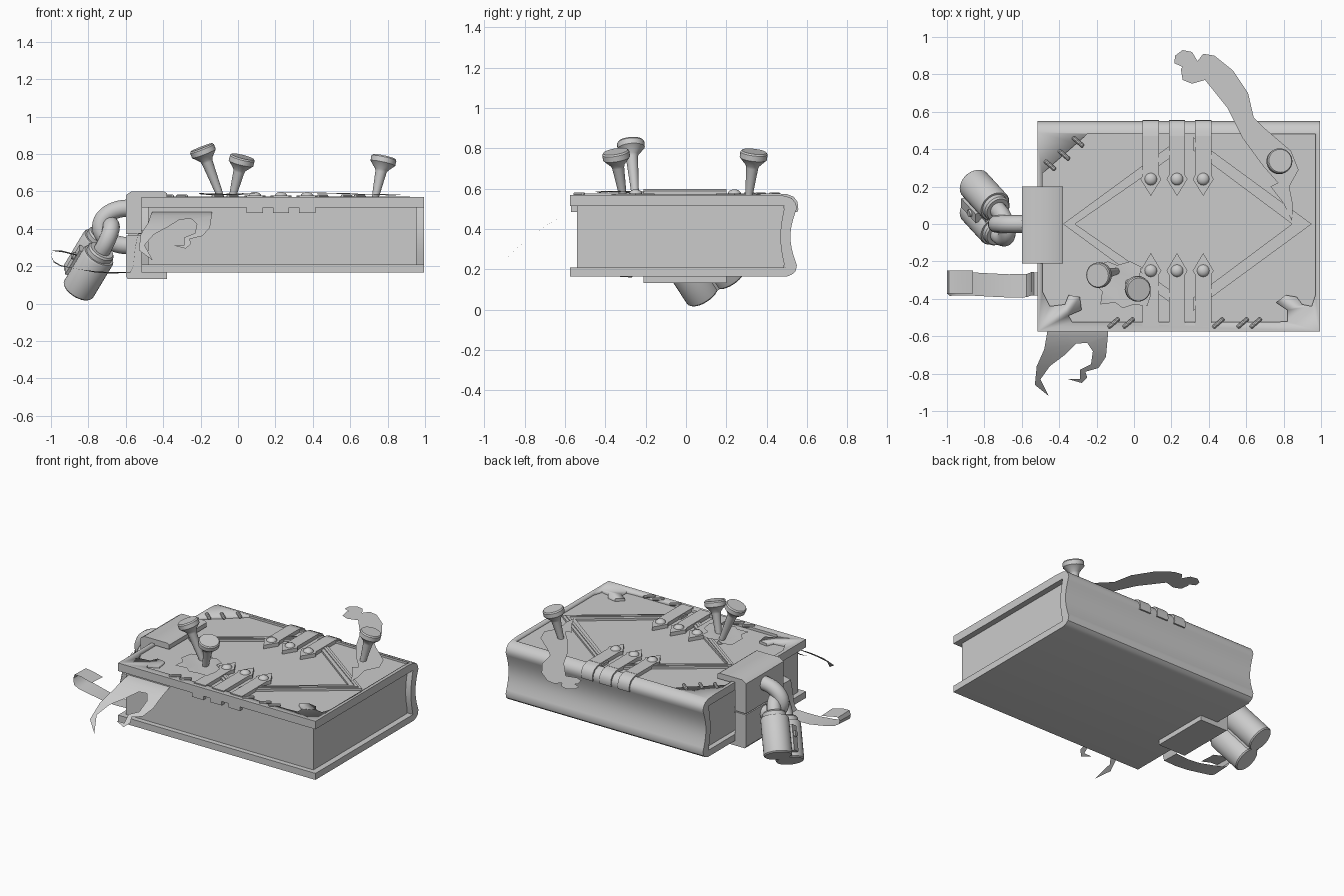
import bpy, bmesh, math
from mathutils import Vector, Matrix

if "Cube" in bpy.data.objects:
    bpy.data.objects.remove(bpy.data.objects["Cube"])


def finish(name, bm, smooth=True, fix=True):
    if fix:
        bmesh.ops.recalc_face_normals(bm, faces=bm.faces[:])
    me = bpy.data.meshes.new(name)
    bm.to_mesh(me)
    bm.free()
    ob = bpy.data.objects.new(name, me)
    bpy.context.collection.objects.link(ob)
    if smooth:
        bpy.ops.object.select_all(action='DESELECT')
        ob.select_set(True)
        bpy.context.view_layer.objects.active = ob
        bpy.ops.object.shade_smooth_by_angle(angle=math.radians(35))
    return ob


def prism(name, pts, axis, lo, hi):
    """Extrude a closed 2D outline along an axis."""
    put = {'x': lambda a, b, t: (t, a, b), 'y': lambda a, b, t: (a, t, b), 'z': lambda a, b, t: (a, b, t)}[axis]
    bm = bmesh.new()
    A = [bm.verts.new(put(a, b, lo)) for a, b in pts]
    B = [bm.verts.new(put(a, b, hi)) for a, b in pts]
    bm.faces.new(A)
    bm.faces.new(B[::-1])
    n = len(pts)
    for i in range(n):
        j = (i + 1) % n
        bm.faces.new((A[i], B[i], B[j], A[j]))
    return finish(name, bm)


def box(name, x0, x1, y0, y1, z0, z1):
    return prism(name, [(x0, y0), (x1, y0), (x1, y1), (x0, y1)], 'z', z0, z1)


def lathe(name, prof, p0=(0, 0, 0), d=(0, 0, 1), n=28):
    """Turn (radius, height) pairs about direction d from p0."""
    rot = Vector(d).to_track_quat('Z', 'Y')
    bm = bmesh.new()
    rings = [[bm.verts.new(Vector(p0) + rot @ Vector((r * math.cos(6.28318 * k / n), r * math.sin(6.28318 * k / n), h)))
              for k in range(n)] for r, h in prof]
    for a, b in zip(rings, rings[1:]):
        for k in range(n):
            j = (k + 1) % n
            bm.faces.new((a[k], a[j], b[j], b[k]))
    bm.faces.new(rings[0])
    bm.faces.new(rings[-1])
    return finish(name, bm)


def tube(name, pts, r):
    cu = bpy.data.curves.new(name, 'CURVE')
    cu.dimensions, cu.bevel_depth, cu.bevel_resolution, cu.use_fill_caps = '3D', r, 5, True
    sp = cu.splines.new('POLY')
    sp.points.add(len(pts) - 1)
    for p, q in zip(sp.points, pts):
        p.co = (*q, 1)
    sp.use_smooth = True
    ob = bpy.data.objects.new(name, cu)
    bpy.context.collection.objects.link(ob)
    bpy.ops.object.select_all(action='DESELECT')
    ob.select_set(True)
    bpy.context.view_layer.objects.active = ob
    bpy.ops.object.convert(target='MESH')
    return bpy.context.object


def sheet(name, outline, zf):
    """Thin torn sheet: flat outline sliced in y, then bent by zf(x, y)."""
    bm = bmesh.new()
    bm.faces.new([bm.verts.new((x, y, 0)) for x, y in outline])
    bmesh.ops.triangulate(bm, faces=bm.faces[:])
    for k in range(-19, 20):
        bmesh.ops.bisect_plane(bm, geom=bm.verts[:] + bm.edges[:] + bm.faces[:],
                               plane_co=(0, k * 0.05 + .003, 0), plane_no=(0, 1, 0))
    for v in bm.verts:
        v.co.z = zf(v.co.x, v.co.y)
    return finish(name, bm)


# cover: one wrap-around profile with a hollow spine
N = 12
t = [i / N for i in range(N + 1)]
outer = [(-.575, .57), (.43, .57), (.49, .565), (.525, .553), (.543, .53)]
outer += [(.55 - .032 * math.sin(math.pi * k), .505 - .285 * k) for k in t]
outer += [(.543, .19), (.525, .175), (.50, .165), (-.575, .165), (-.575, .21)]
inner = [(.49 - .022 * math.sin(math.pi * k), .21 + .305 * k) for k in t]
cover = prism("cover", outer + inner + [(-.575, .515)], 'x', -.515, .995)

# sunken front panel with torn lower corners
panel = [(-.49, .27), (-.25, .48), (.97, .48), (.97, -.38), (.95, -.44), (.9, -.43), (.87, -.39), (.81, -.38),
         (.76, -.42), (.82, -.46), (.82, -.52), (.75, -.525), (-.33, -.525), (-.35, -.49), (-.28, -.46),
         (-.29, -.39), (-.35, -.38), (-.37, -.43), (-.45, -.44), (-.49, -.36)]
cutter = prism("panel_cutter", panel, 'z', .552, .7)
mod = cover.modifiers.new("panel", 'BOOLEAN')
mod.object, mod.operation, mod.solver = cutter, 'DIFFERENCE', 'EXACT'
bpy.context.view_layer.objects.active = cover
bpy.ops.object.modifier_apply(modifier="panel")
bpy.data.objects.remove(cutter)

# page block
box("pages", -.48, .955, -.54, .485, .205, .52)

# diamond bands on the cover
cx = .285
for sx, tip, inn in ((-1, .665, .60), (1, .665, .56)):
    for sy in (-1, 1):
        prism("diamond_band", [(cx + sx * tip, 0), (cx + sx * .03, sy * .465), (cx + sx * .03, sy * .395),
                               (cx + sx * inn, 0)], 'z', .545, .566)
        prism("diamond_ridge", [(cx + sx * (tip - .03), 0), (cx + sx * .03, sy * .442), (cx + sx * .03, sy * .42),
                                (cx + sx * (tip - .058), 0)], 'z', .56, .572)

# pointed straps with rivets, front and spine side
for x in (.09, .23, .37):
    for s, end, head, tip in ((-1, .548, .25, .155), (1, .47, .24, .15)):
        w = .044
        prism("strap", [(x - w, s * end), (x + w, s * end), (x + w, s * (head + .02)), (x + .056, s * head),
                        (x, s * tip), (x - .056, s * head), (x - w, s * (head + .02))], 'z', .545, .577)
        lathe("rivet", [(.034, 0), (.032, .01), (.022, .02), (.008, .025)], (x, s * head, .572), n=16)
    box("strap_end", x - w, x + w, -.57, -.53, .485, .53)
    prism("spine_strap", [(.44, .577), (.50, .574), (.535, .56), (.553, .535), (.557, .50), (.553, .485),
                          (.53, .485), (.44, .55)], 'x', x - w, x + w)

# stitches
for x, y, s in ((-.45, .315, -1), (-.375, .37, -1), (-.3, .44, -1), (-.11, -.53, 1), (-.03, -.53, 1),
                (.45, -.53, 1), (.58, -.53, 1), (.65, -.53, 1)):
    lathe("stitch", [(.006, 0), (.011, .006), (.011, .07), (.006, .076)],
          (x - .028, y - s * .024, .572), (.76, s * .65, 0), 10)

# clasp halves gripping the fore edge
prism("clasp_upper", [(-.38, .56), (-.38, .59), (-.395, .6), (-.57, .6), (-.6, .58), (-.6, .373), (-.515, .373),
                      (-.515, .56)], 'y', -.21, .2)
prism("clasp_lower", [(-.38, .172), (-.38, .132), (-.59, .132), (-.6, .145), (-.6, .365), (-.515, .365),
                      (-.515, .172)], 'y', -.21, .2)
box("clasp_inner", -.585, -.5, -.2, .19, .35, .39)

# hasp ring
tube("hasp_ring", [(-.59 - .145 * math.sin(a), 0, .41 + .1 * math.cos(a))
                   for a in [math.pi * k / 20 for k in range(21)]], .047)

# twin-barrel padlock, built upright then tilted into place
ax = Vector((.45, -.49, .75)).normalized()
u = Vector((0, .75, .49)).normalized()
n = u.cross(ax)
M = Matrix((n, u, ax)).transposed().to_4x4()
M.translation = (-.855, .15, .115)
lock = []
for s in (-.078, .078):
    lock.append(lathe("lock_barrel", [(.084, 0), (.09, .008), (.09, .24), (.084, .25)], (0, s, 0)))
    lock.append(lathe("lock_collar", [(.074, .24), (.074, .275), (.066, .285)], (0, s, 0)))
lock.append(box("lock_middle", -.055, .055, -.06, .06, .005, .245))
lock.append(box("lock_key_plate", -.092, -.04, -.028, .028, .03, .2))
lock.append(lathe("lock_keyhole_cap", [(.02, 0), (.02, .012)], (-.092, 0, .14), (-1, 0, 0), 16))
lock.append(tube("lock_shackle", [(0, -.078, .25)] + [(0, -.078 * math.cos(a), .29 + .105 * math.sin(a))
            for a in [math.pi * k / 20 for k in range(21)]] + [(0, .078, .25)], .046))
for ob in lock:
    ob.matrix_world = M

# nails pinning the scraps
for tip, top in (((-.085, -.25, .55), (-.195, -.275, .835)), ((-.035, -.31, .55), (.025, -.35, .785)),
                 ((.73, .31, .55), (.782, .338, .785))):
    d = Vector(top) - Vector(tip)
    L = d.length
    lathe("nail", [(.017, 0), (.03, L - .085), (.034, L - .072), (.062, L - .042), (.068, L - .036),
                   (.068, L - .008), (.062, L)], tip, d)

# pinned paper scrap
sheet("paper_scrap", [(-.2, -.22), (-.14, -.2), (-.09, -.22), (-.02, -.2), (.04, -.23), (.03, -.28), (.08, -.31),
                      (.09, -.38), (.07, -.44), (0, -.43), (-.06, -.45), (-.1, -.42), (-.18, -.43), (-.17, -.36),
                      (-.21, -.32)], lambda x, y: .585 + .005 * math.sin(25 * x + 18 * y))

# long torn strip trailing past the spine
sheet("torn_strip", [(.845, .015), (.85, .1), (.83, .2), (.88, .29), (.84, .39), (.7, .51), (.64, .57), (.61, .7),
                     (.53, .82), (.43, .9), (.37, .91), (.34, .87), (.31, .92), (.26, .93), (.22, .9), (.215, .86),
                     (.26, .84), (.25, .885), (.29, .895), (.31, .84), (.39, .85), (.41, .82), (.33, .815), (.25, .83),
                     (.26, .77), (.31, .75), (.31, .78), (.38, .77), (.5, .62), (.58, .46), (.69, .31),
                     (.77, .22), (.73, .2), (.8, .11)], lambda x, y: .577 + .018 * y)

# drooping torn page at the front
sheet("torn_page", [(-.45, -.5), (-.14, -.5), (-.14, -.6), (-.15, -.71), (-.19, -.77), (-.26, -.79), (-.25, -.82),
                    (-.28, -.85), (-.35, -.83), (-.29, -.83), (-.29, -.78), (-.23, -.75), (-.22, -.68), (-.25, -.635),
                    (-.31, -.64), (-.37, -.7), (-.45, -.76), (-.5, -.83), (-.455, -.92), (-.53, -.86), (-.52, -.76),
                    (-.48, -.67)], lambda x, y: .49 - .27 * (max(0, -y - .54) / .39) ** 1.4)

# bookmark ribbon with a curled end
path = [(-.47, .38), (-.535, .37), (-.55, .29), (-.56, .2), (-.575, .17), (-.67, .168), (-.76, .172), (-.86, .185),
        (-.95, .2), (-.985, .22), (-1.0, .255), (-.99, .285), (-.94, .283), (-.86, .262)]
bm = bmesh.new()
row = []
for i, (x, z) in enumerate(path):
    y = -.325 + (.015 if i > 9 else .006 * math.sin(i))
    row.append((bm.verts.new((x, y - .062, z)), bm.verts.new((x, y + .062, z + .008 * math.sin(i * .9)))))
for a, b in zip(row, row[1:]):
    bm.faces.new((a[0], b[0], b[1], a[1]))
finish("bookmark_ribbon", bm)
